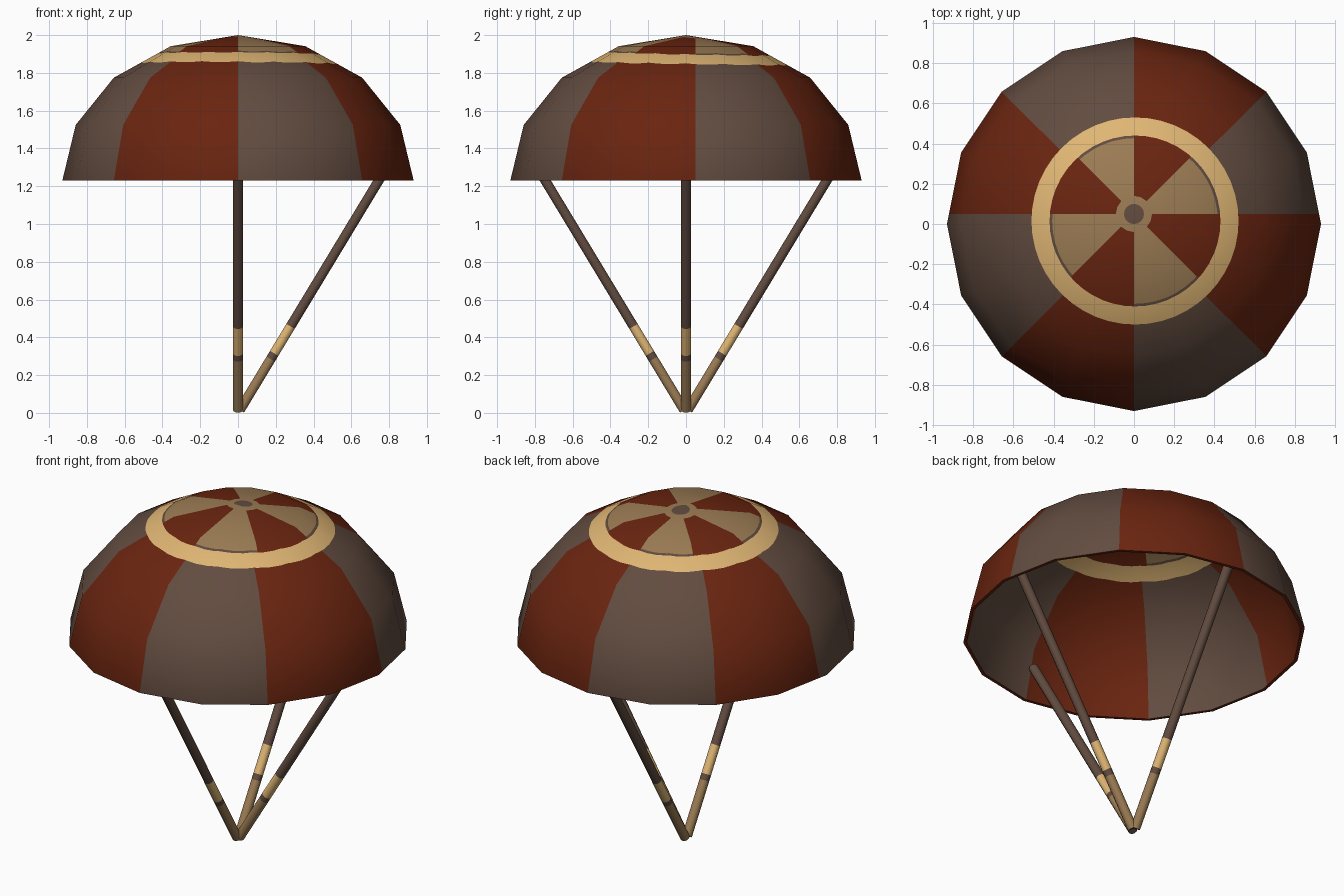
import bpy, bmesh, math
from mathutils import Vector

cube = bpy.data.objects.get("Cube")
if cube:
    bpy.data.objects.remove(cube, do_unlink=True)


def material(name, rgb):
    mat = bpy.data.materials.new(name)
    mat.use_nodes = True
    mat.diffuse_color = (*rgb, 1)
    mat.node_tree.nodes["Principled BSDF"].inputs["Base Color"].default_value = (*rgb, 1)
    return mat


MATS = [material("grey brown", (0.122, 0.072, 0.051)),
        material("dark red", (0.144, 0.018, 0.005)),
        material("light tan", (0.745, 0.468, 0.175)),
        material("mid brown", (0.332, 0.202, 0.089))]
GREY, RED, TAN, BROWN = range(4)

RIM_Z, RADIUS, HEIGHT, SIDES = 1.23, 0.93, 0.77, 16
RING = Vector((0.005, 0.015, 0))     # centre of the pale ring
HUB = Vector((0, 0.05, 0))           # centre of the crown pattern
RING_IN, RING_LINE, RING_OUT = 0.425, 0.412, 0.515


def finish(bm, name):
    mesh = bpy.data.meshes.new(name)
    bm.to_mesh(mesh)
    bm.free()
    for mat in MATS:
        mesh.materials.append(mat)
    obj = bpy.data.objects.new(name, mesh)
    bpy.context.collection.objects.link(obj)
    return obj


def flat_offset(point, centre):
    return (point - centre).to_2d()


def cut(bm, point, normal, test):
    """Slice only the faces whose middle passes the test."""
    faces = [f for f in bm.faces if test(f.calc_center_median())]
    geom = set(faces)
    for f in faces:
        geom.update(f.verts)
        geom.update(f.edges)
    bmesh.ops.bisect_plane(bm, geom=list(geom), dist=1e-5, plane_co=point, plane_no=normal)


def cut_circles(bm, centre, radii, n, z_min):
    """Slice concentric circles into the dome, one sector at a time."""
    for i in range(n // 2):
        a = math.tau * i / n
        cut(bm, centre, Vector((-math.sin(a), math.cos(a), 0)), lambda c: c.z > z_min)
    for i in range(n):
        a = math.tau * (i + 0.5) / n
        d = Vector((math.cos(a), math.sin(a), 0))

        def in_sector(c):
            off = flat_offset(c, centre)
            return c.z > z_min and off.dot(d.to_2d()) > off.length * math.cos(math.pi / n)

        for r in radii:
            cut(bm, centre + d * r * math.cos(math.pi / n), d, in_sector)


def in_crown(c):
    return flat_offset(c, RING).length < RING_IN


def dome_colour(c):
    r = flat_offset(c, RING).length
    hub_r = flat_offset(c, HUB).length
    if RING_IN < r < RING_OUT:
        return TAN
    crown = r < RING_IN
    if crown and hub_r < 0.05:
        return GREY
    shift = HUB.y if crown else 0
    flips = (c.x > 0) + (c.y > HUB.y) + (c.y > c.x + shift) + (c.y > shift - c.x)
    if flips % 2 == 0:
        return BROWN if crown and hub_r < 0.09 else RED
    if crown:
        return GREY if r > RING_LINE else BROWN
    return GREY


# Canopy: faceted half ellipsoid
bm = bmesh.new()
rows = []
for k in range(4):
    t = math.pi / 8 * k
    rows.append([bm.verts.new((RADIUS * math.cos(t) * math.cos(math.tau * i / SIDES),
                               RADIUS * math.cos(t) * math.sin(math.tau * i / SIDES),
                               RIM_Z + HEIGHT * math.sin(t))) for i in range(SIDES)])
apex = bm.verts.new((0, 0, RIM_Z + HEIGHT))
for i in range(SIDES):
    j = (i + 1) % SIDES
    for low, high in zip(rows, rows[1:]):
        bm.faces.new((low[i], low[j], high[j], high[i]))
    bm.faces.new((rows[-1][i], rows[-1][j], apex))

# Canopy pattern: circles, then wedges
cut_circles(bm, HUB, (0.05, 0.09), 16, 1.942)
cut_circles(bm, RING, (RING_LINE, RING_IN, RING_OUT), 48, 1.775)
for direction in ((1, 0, 0), (0, 1, 0), (1, -1, 0), (1, 1, 0)):
    normal = Vector(direction).normalized()
    outer_point = HUB if direction == (0, 1, 0) else Vector()
    cut(bm, HUB, normal, in_crown)
    cut(bm, outer_point, normal, lambda c: flat_offset(c, RING).length > RING_OUT - 0.01)
for f in bm.faces:
    f.material_index = dome_colour(f.calc_center_median())

# Canopy lining and rim
rim_edges = [e for e in bm.edges if e.is_boundary]
copy = bmesh.ops.duplicate(bm, geom=bm.verts[:] + bm.edges[:] + bm.faces[:])
twin = copy["vert_map"]
lining = [g for g in copy["geom"] if isinstance(g, bmesh.types.BMFace)]
base = Vector((0, 0, RIM_Z))
for v in {v for f in lining for v in f.verts}:
    v.co = base + (v.co - base) * 0.98
bmesh.ops.reverse_faces(bm, faces=lining)
for e in rim_edges:
    a, b = e.verts
    f = bm.faces.new((a, b, twin[b], twin[a]))
    f.material_index = RED
    f.normal_update()
    if f.normal.z > 0:
        f.normal_flip()
for f in bm.faces:
    f.smooth = True
canopy = finish(bm, "canopy")

# Canopy shading: rounded normals, hard rim
mesh = canopy.data
normals = [Vector((0, 0, -1))] * len(mesh.loops)
for poly in mesh.polygons:
    if poly.normal.z < -0.99 and poly.center.z < RIM_Z + 0.001:
        continue
    for li in poly.loop_indices:
        p = mesh.vertices[mesh.loops[li].vertex_index].co - base
        n = Vector((p.x / RADIUS ** 2, p.y / RADIUS ** 2, p.z / HEIGHT ** 2)).normalized()
        normals[li] = n if n.dot(poly.normal) > 0 else -n
mesh.normals_split_custom_set(normals)

# Support poles: banded rods leaning outwards from a shared foot
POLE_R, POLE_SIDES, LEAN = 0.027, 10, 0.605
BANDS = [(0.015, BROWN), (0.285, GREY), (0.315, TAN), (0.458, GREY), (1.40, GREY)]


def pole(name, outward):
    axis = Vector((outward[0] * LEAN, outward[1] * LEAN, 1))
    turn = axis.to_track_quat("Z", "Y")
    foot = Vector((outward[0], outward[1], 0)) * 0.01
    bm = bmesh.new()
    rings = []
    for z, _ in BANDS:
        centre = foot + axis * (z - BANDS[0][0]) + Vector((0, 0, BANDS[0][0]))
        angles = [math.tau * i / POLE_SIDES for i in range(POLE_SIDES)]
        rings.append([bm.verts.new(centre + turn @ Vector((POLE_R * math.cos(a), POLE_R * math.sin(a), 0)))
                      for a in angles])
    for (_, colour), low, high in zip(BANDS, rings, rings[1:]):
        for i in range(POLE_SIDES):
            j = (i + 1) % POLE_SIDES
            bm.faces.new((low[i], low[j], high[j], high[i])).material_index = colour
    bm.faces.new(rings[0][::-1])
    bm.faces.new(rings[-1])
    obj = finish(bm, name)
    bpy.ops.object.select_all(action="DESELECT")
    obj.select_set(True)
    bpy.context.view_layer.objects.active = obj
    bpy.ops.object.shade_smooth_by_angle(angle=math.radians(50))


pole("left_pole", (1, 0))
pole("front_pole", (0, -1))
pole("back_pole", (0, 1))
